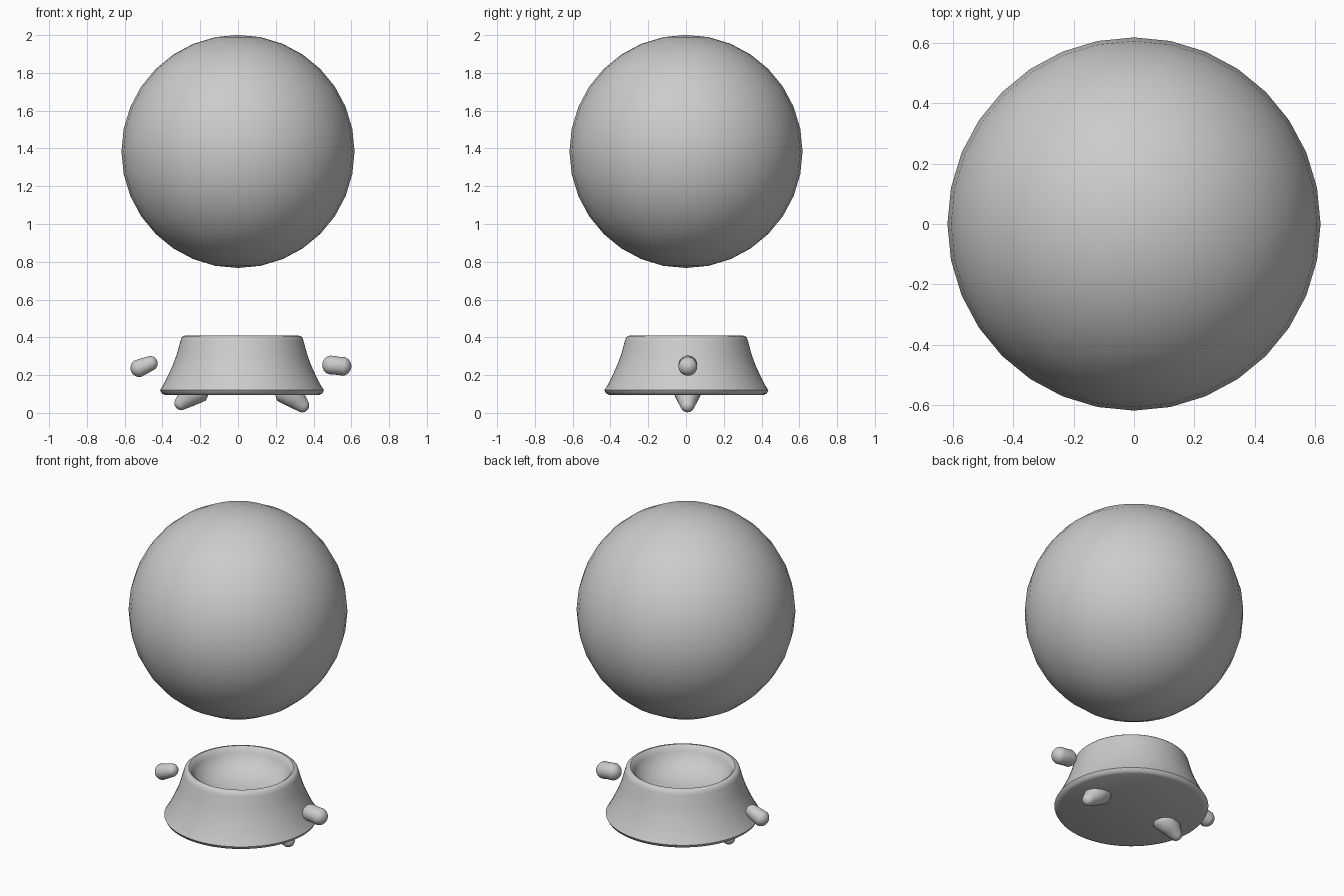
import bpy, bmesh, math
from mathutils import Vector

if "Cube" in bpy.data.objects:
    bpy.data.objects.remove(bpy.data.objects["Cube"])


def finish(name, bm, angle=40):
    bmesh.ops.recalc_face_normals(bm, faces=bm.faces)
    mesh = bpy.data.meshes.new(name)
    bm.to_mesh(mesh)
    bm.free()
    obj = bpy.data.objects.new(name, mesh)
    bpy.context.collection.objects.link(obj)
    bpy.ops.object.select_all(action='DESELECT')
    obj.select_set(True)
    bpy.context.view_layer.objects.active = obj
    bpy.ops.object.shade_smooth_by_angle(angle=math.radians(angle))
    return obj


def lathe(name, profile, center, steps=64):
    bm = bmesh.new()
    vs = [bm.verts.new((r, 0, z)) for r, z in profile]
    es = [bm.edges.new(p) for p in zip(vs, vs[1:])]
    bmesh.ops.spin(bm, geom=vs + es, cent=(0, 0, 0), axis=(0, 0, 1),
                   angle=math.tau, steps=steps)
    bmesh.ops.remove_doubles(bm, verts=bm.verts, dist=0.0005)
    bmesh.ops.translate(bm, verts=bm.verts, vec=center)
    return finish(name, bm)


def lobe(name, p0, r0, p1, r1, waist):
    """Rounded bean from p0 to p1, with its own radius at each end and the middle."""
    p0, p1 = Vector(p0), Vector(p1)
    turn = (p1 - p0).to_track_quat('Z', 'Y')
    bm = bmesh.new()
    bmesh.ops.create_uvsphere(bm, u_segments=24, v_segments=14, radius=1)
    for v in bm.verts:
        if abs(v.co.z) < 0.01:
            v.co = (p0 + p1) / 2 + turn @ v.co * waist
        elif v.co.z > 0:
            v.co = p1 + turn @ v.co * r1
        else:
            v.co = p0 + turn @ v.co * r0
    return finish(name, bm, 60)


# Large floating ball
bm = bmesh.new()
bmesh.ops.create_uvsphere(bm, u_segments=32, v_segments=16, radius=0.617)
bmesh.ops.translate(bm, verts=bm.verts, vec=(0, 0, 1.384))
finish("balloon", bm)

# Flared bowl-shaped body with a hollowed top
lathe("basket", [
    (0, 0.095), (0.408, 0.095), (0.425, 0.103), (0.434, 0.12),
    (0.415, 0.15), (0.39, 0.20), (0.365, 0.255), (0.345, 0.31),
    (0.326, 0.38), (0.32, 0.398), (0.31, 0.407), (0.295, 0.41),
    (0.283, 0.402), (0.272, 0.375), (0.25, 0.335), (0.20, 0.295),
    (0.13, 0.268), (0.06, 0.257), (0, 0.255)], (0.021, 0.002, 0))

# Floating hands
lobe("right_hand", (0.497, 0.01, 0.253), 0.051, (0.549, 0.01, 0.247), 0.051, 0.048)
lobe("left_hand", (-0.464, 0.01, 0.262), 0.039, (-0.521, 0.01, 0.238), 0.048, 0.043)

# Stubby tapered feet splaying outward
lobe("right_foot", (0.275, 0.008, 0.105), 0.078, (0.34, 0.008, 0.04), 0.037, 0.056)
lobe("left_foot", (-0.235, 0.008, 0.11), 0.078, (-0.30, 0.008, 0.052), 0.037, 0.056)
